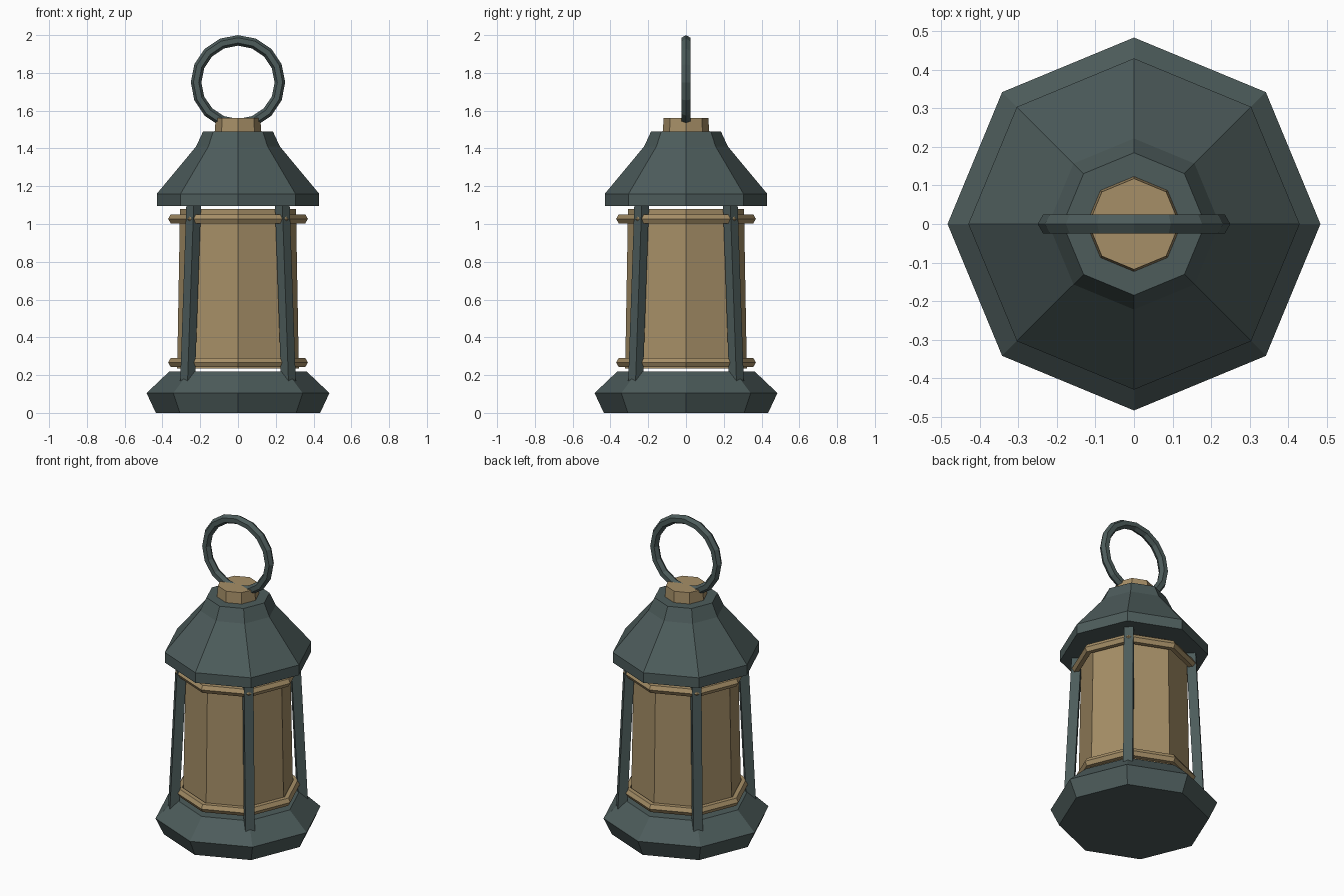
import bpy
import bmesh
from math import cos, sin, pi
from mathutils import Matrix, Vector

cube = bpy.data.objects.get("Cube")
if cube:
    bpy.data.objects.remove(cube, do_unlink=True)


def make_material(name, color):
    mat = bpy.data.materials.new(name)
    mat.use_nodes = True
    mat.diffuse_color = (*color, 1)
    mat.node_tree.nodes["Principled BSDF"].inputs["Base Color"].default_value = (*color, 1)
    return mat


iron = make_material("dark iron", (0.074, 0.107, 0.105))
brass = make_material("dull brass", (0.38, 0.273, 0.135))


def finish(name, bm, mat):
    bmesh.ops.recalc_face_normals(bm, faces=bm.faces)
    mesh = bpy.data.meshes.new(name)
    bm.to_mesh(mesh)
    bm.free()
    mesh.materials.append(mat)
    obj = bpy.data.objects.new(name, mesh)
    bpy.context.collection.objects.link(obj)
    return obj


def lathe(name, profile, mat, sides=8):
    """Closed solid of stacked polygons from (radius, height) pairs."""
    bm = bmesh.new()
    rings = [[bm.verts.new((r * cos(2 * pi * i / sides), r * sin(2 * pi * i / sides), z))
              for i in range(sides)] for r, z in profile]
    for low, high in zip(rings, rings[1:]):
        for i in range(sides):
            j = (i + 1) % sides
            bm.faces.new((low[i], low[j], high[j], high[i]))
    bm.faces.new(rings[0])
    bm.faces.new(rings[-1])
    return finish(name, bm, mat)


def torus(name, z, major, minor, sides, mat, tilt=0):
    bpy.ops.mesh.primitive_torus_add(location=(0, 0, z), rotation=(tilt, 0, 0),
                                     major_segments=sides, minor_segments=6,
                                     major_radius=major, minor_radius=minor)
    obj = bpy.context.object
    obj.name = name
    obj.data.materials.append(mat)
    bpy.ops.object.shade_flat()
    return obj


def pillar(name, angle):
    """Square post leaning inward toward the roof."""
    bm = bmesh.new()
    bmesh.ops.create_cube(bm, size=1)
    turn = Matrix.Rotation(angle, 3, 'Z')
    for v in bm.verts:
        top = v.co.z > 0
        radius = 0.331 if top else 0.379
        v.co = turn @ Vector((radius + v.co.x * 0.055, v.co.y * 0.055, 1.12 if top else 0.14))
    return finish(name, bm, iron)


# Foot, lantern body, roof and cap
lathe("base", [(0.435, 0), (0.484, 0.105), (0.365, 0.218)], iron)
lathe("lantern_body", [(0.322, 0.235), (0.307, 1.08)], brass)
lathe("roof", [(0.43, 1.095), (0.43, 1.16), (0.222, 1.41), (0.185, 1.49)], iron)
lathe("cap", [(0.124, 1.48), (0.118, 1.56)], brass)

# Bands around the body
torus("lower_band", 0.267, 0.342, 0.028, 8, brass)
torus("upper_band", 1.027, 0.342, 0.028, 8, brass)

# Corner posts on the diagonals
for k, label in enumerate(("back_left", "back_right", "front_right", "front_left")):
    pillar(label + "_pillar", pi / 4 + k * pi / 2)

# Carrying ring
torus("carrying_ring", 1.75, 0.222, 0.028, 16, iron, tilt=pi / 2)
